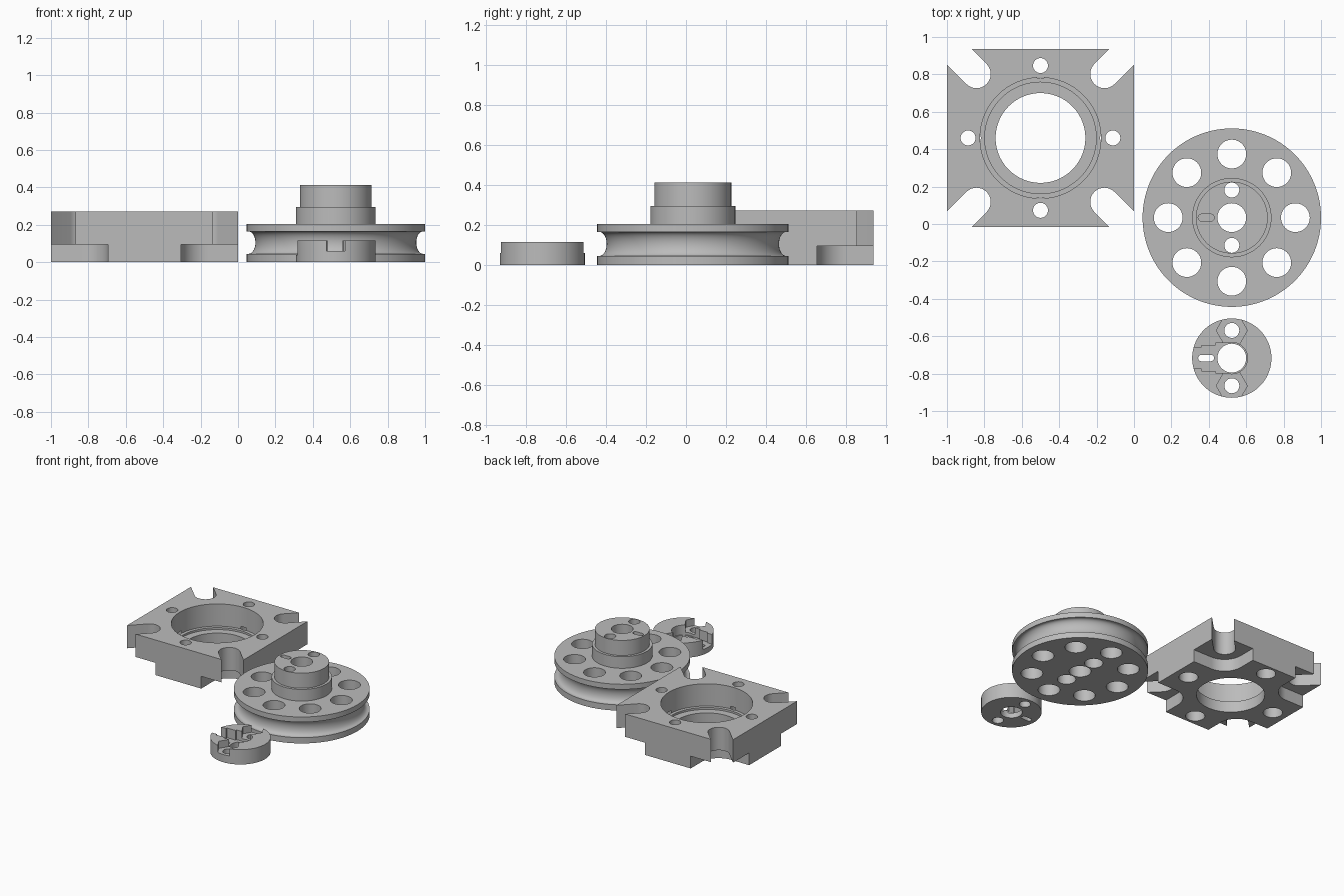
import bpy, bmesh
from math import sin, cos, pi, radians, hypot

cube = bpy.data.objects.get("Cube")
if cube:
    bpy.data.objects.remove(cube, do_unlink=True)

grey = bpy.data.materials.new("machined grey")
grey.use_nodes = True
colour = (0.5, 0.5, 0.5, 1)
grey.diffuse_color = colour
grey.node_tree.nodes["Principled BSDF"].inputs["Base Color"].default_value = colour


def add_object(name, bm):
    bmesh.ops.recalc_face_normals(bm, faces=bm.faces)
    mesh = bpy.data.meshes.new(name)
    bm.to_mesh(mesh)
    bm.free()
    obj = bpy.data.objects.new(name, mesh)
    bpy.context.collection.objects.link(obj)
    return obj


def prism(name, points, z0, z1):
    """Flat outline extruded from z0 to z1."""
    bm = bmesh.new()
    face = bm.faces.new([bm.verts.new((x, y, z0)) for x, y in points])
    top = bmesh.ops.extrude_face_region(bm, geom=[face])["geom"]
    verts = [v for v in top if isinstance(v, bmesh.types.BMVert)]
    bmesh.ops.translate(bm, verts=verts, vec=(0, 0, z1 - z0))
    return add_object(name, bm)


def lathe(name, profile, cx, cy, steps=96):
    """Closed solid turned from (radius, z) points between two end caps."""
    bm = bmesh.new()
    rings = [[bm.verts.new((cx + r * cos(2 * pi * i / steps),
                            cy + r * sin(2 * pi * i / steps), z))
              for i in range(steps)] for r, z in profile]
    for a, b in zip(rings, rings[1:]):
        for i in range(steps):
            j = (i + 1) % steps
            bm.faces.new((a[i], a[j], b[j], b[i]))
    bm.faces.new(rings[0])
    bm.faces.new(rings[-1])
    return add_object(name, bm)


def arc(cx, cy, r, start, end, steps=16):
    return [(cx + r * cos(radians(start + (end - start) * i / steps)),
             cy + r * sin(radians(start + (end - start) * i / steps)))
            for i in range(steps + 1)]


def cut(obj, cutter):
    mod = obj.modifiers.new("cut", "BOOLEAN")
    mod.operation = "DIFFERENCE"
    mod.solver = "EXACT"
    mod.object = cutter
    bpy.context.view_layer.objects.active = obj
    bpy.ops.object.modifier_apply(modifier=mod.name)
    bpy.data.objects.remove(cutter, do_unlink=True)


def drill(obj, x, y, r, z0=-0.1, z1=0.6, sides=40):
    cut(obj, lathe("drill", [(r, z0), (r, z1)], x, y, sides))


def slot(obj, x, y, half, r, z0, z1):
    outline = arc(x + half - r, y, r, -90, 90, 8) + arc(x - half + r, y, r, 90, 270, 8)
    cut(obj, prism("slot", outline, z0, z1))


def finish(obj):
    obj.data.materials.clear()
    obj.data.materials.append(grey)
    bpy.ops.object.select_all(action="DESELECT")
    obj.select_set(True)
    bpy.context.view_layer.objects.active = obj
    bpy.ops.object.shade_smooth_by_angle(angle=radians(30))


# Bearing housing block
bx, by, hx, hy = -0.5, 0.46, 0.5, 0.475
block = prism("bearing_housing",
              [(bx - hx, by - hy), (bx + hx, by - hy),
               (bx + hx, by + hy), (bx - hx, by + hy)], 0, 0.272)

# Stepped bearing bore
drill(block, bx, by, 0.24, sides=96)
drill(block, bx, by, 0.298, 0.085, 0.4, 96)
drill(block, bx, by, 0.323, 0.1, 0.4, 96)

# Diagonal corner slots with wider pockets underneath
c, r, far = 0.342, 0.076, 0.4
d = r * cos(pi / 4)
slot_shape = arc(c, c, r, 135, 315) + [(c + far + d, c + far - d), (c + far - d, c + far + d)]
pocket_shape = [(0.195, 0.7)] + arc(c, c, c - 0.195, 180, 270) + [(0.7, 0.195), (0.7, 0.7)]
for sx in (-1, 1):
    for sy in (-1, 1):
        for shape, z0, z1 in ((slot_shape, -0.1, 0.4), (pocket_shape, -0.1, 0.095)):
            cut(block, prism("corner", [(bx + sx * x, by + sy * y) for x, y in shape], z0, z1))

# Counterbored mounting holes
for dx, dy in ((1, 0), (-1, 0), (0, 1), (0, -1)):
    x, y = bx + 0.387 * dx, by + 0.387 * dy
    drill(block, x, y, 0.04)
    drill(block, x, y, 0.068, -0.1, 0.12)
finish(block)

# Grooved pulley with stepped hub
px, py = 0.523, 0.034
groove = [(0.467 - 0.037 * sin(pi * i / 20), 0.105 - 0.06 * cos(pi * i / 20))
          for i in range(21)]
pulley = lathe("grooved_pulley",
               [(0.477, 0), (0.477, 0.045)] + groove +
               [(0.477, 0.165), (0.477, 0.205), (0.212, 0.205), (0.212, 0.295),
                (0.192, 0.295), (0.192, 0.412)], px, py, 128)
drill(pulley, px, py, 0.077)
for i in range(8):
    a = pi * i / 4
    drill(pulley, px + 0.34 * cos(a), py + 0.34 * sin(a), 0.077)
for side in (-1, 1):
    drill(pulley, px, py + side * 0.148, 0.04)
    drill(pulley, px, py + side * 0.148, 0.065, -0.1, 0.15)
slot(pulley, px - 0.137, py, 0.043, 0.019, 0.3, 0.5)
finish(pulley)

# Round clamp cap
kx, ky = 0.523, -0.717
cap = lathe("clamp_cap", [(0.212, 0), (0.212, 0.115)], kx, ky)
drill(cap, kx, ky, 0.077)

# Hexagonal nut pockets that break through the rim
for side in (-1, 1):
    y = ky + side * 0.148
    drill(cap, kx, y, 0.04)
    drill(cap, kx, y, 0.083, 0.06, 0.3, 6)

# Stepped channel from the rim to the centre
drill(cap, kx, ky, 0.084, 0.04, 0.3)
for x0, x1, w in ((-0.3, 0, 0.056), (-0.163, 0, 0.068), (-0.088, 0, 0.08)):
    cut(cap, prism("channel", [(kx + x0, ky - w), (kx + x1, ky - w),
                               (kx + x1, ky + w), (kx + x0, ky + w)], 0.04, 0.3))
slot(cap, kx - 0.137, ky, 0.043, 0.017, -0.1, 0.3)
finish(cap)
